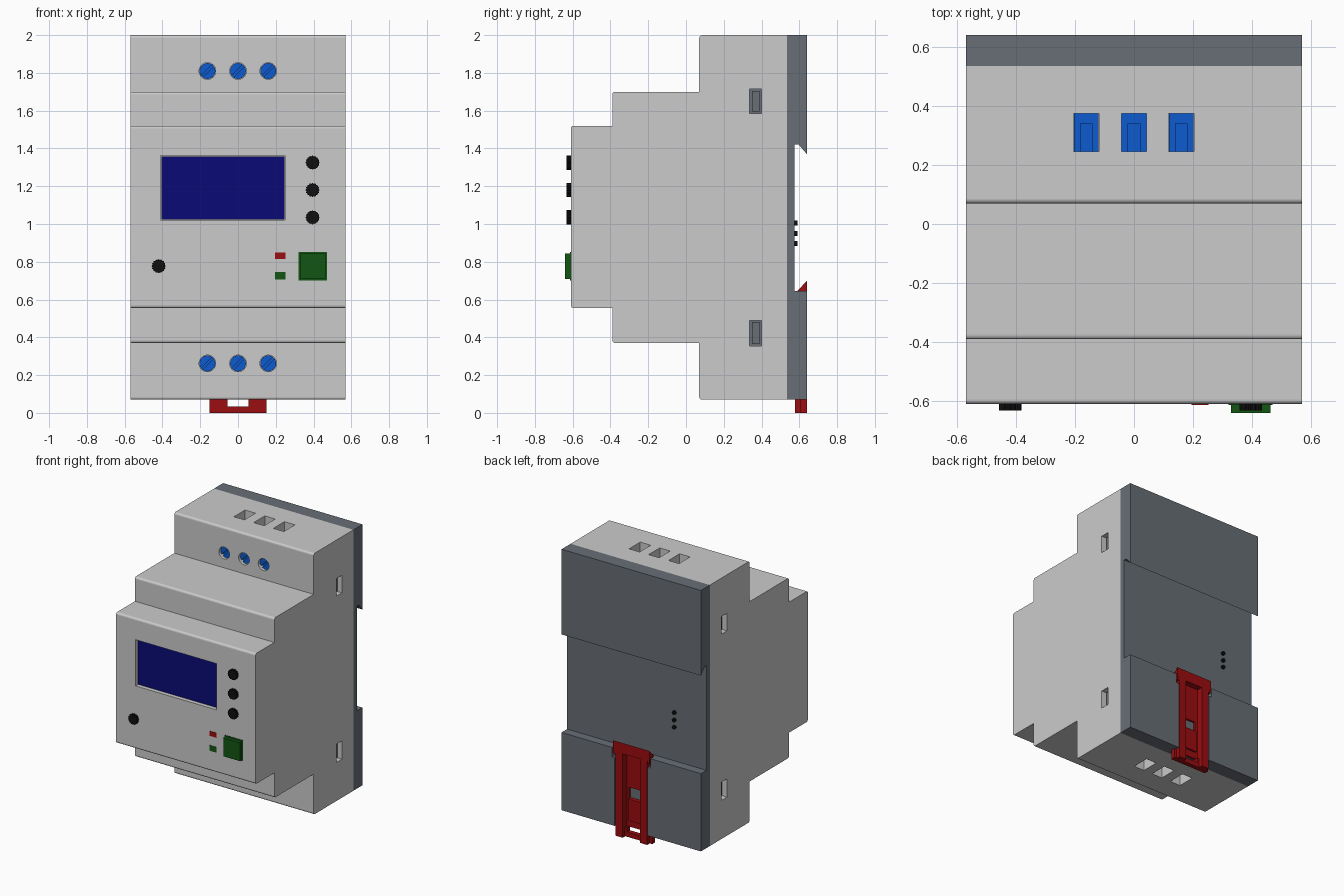
import bpy, bmesh
from math import cos, sin, pi, radians
from mathutils import Vector

cube = bpy.data.objects.get("Cube")
if cube:
    bpy.data.objects.remove(cube, do_unlink=True)


def material(name, r, g, b):
    m = bpy.data.materials.new(name)
    m.use_nodes = True
    m.diffuse_color = (r, g, b, 1)
    m.node_tree.nodes["Principled BSDF"].inputs["Base Color"].default_value = (r, g, b, 1)
    return m


LIGHT = material("light grey plastic", 0.6, 0.6, 0.6)
DARK = material("slate grey plastic", 0.136, 0.156, 0.181)
BLUE = material("terminal blue", 0.004, 0.105, 0.63)
SCREEN = material("screen navy", 0.003, 0.003, 0.18)
GREEN = material("button green", 0.006, 0.09, 0.006)
RED = material("clip red", 0.33, 0.004, 0.005)
BLACK = material("black rubber", 0.005, 0.005, 0.005)


def prism(name, pts, axis, lo, hi, mat=None, bevel=0, bevel_rule=None):
    """Extrude a 2D outline along an axis; the outline uses the other two axes in order."""
    def place(p, d):
        c = list(p)
        c.insert("xyz".index(axis), d)
        return Vector(c)
    bm = bmesh.new()
    a = [bm.verts.new(place(p, lo)) for p in pts]
    b = [bm.verts.new(place(p, hi)) for p in pts]
    bm.faces.new(a)
    bm.faces.new(b)
    for i in range(len(pts)):
        j = (i + 1) % len(pts)
        bm.faces.new((a[i], a[j], b[j], b[i]))
    bmesh.ops.recalc_face_normals(bm, faces=bm.faces)
    if bevel:
        edges = [e for e in bm.edges if e.is_convex and bevel_rule(e)]
        bmesh.ops.bevel(bm, geom=edges, offset=bevel, segments=4, profile=0.5, affect='EDGES')
    me = bpy.data.meshes.new(name)
    bm.to_mesh(me)
    bm.free()
    ob = bpy.data.objects.new(name, me)
    bpy.context.collection.objects.link(ob)
    if mat:
        me.materials.append(mat)
    return ob


def box(name, x, y, z, mat=None):
    return prism(name, [(x[0], z[0]), (x[1], z[0]), (x[1], z[1]), (x[0], z[1])], "y", *y, mat)


def circle(cx, cz, r, n=28, start=0, end=2 * pi, inner=1):
    """Points on an arc; alternate points are scaled by inner to make a knurl."""
    full = abs(end - start - 2 * pi) < 1e-6
    steps = n if full else n - 1
    return [(cx + r * (inner if i % 2 else 1) * cos(start + (end - start) * i / steps),
             cz + r * (inner if i % 2 else 1) * sin(start + (end - start) * i / steps))
            for i in range(n)]


def cut(ob, cutters):
    bpy.context.view_layer.objects.active = ob
    for c in cutters:
        c.hide_render = True
        mod = ob.modifiers.new("cut", 'BOOLEAN')
        mod.operation = 'DIFFERENCE'
        mod.solver = 'EXACT'
        mod.object = c
        bpy.ops.object.modifier_apply(modifier=mod.name)
        bpy.data.objects.remove(c, do_unlink=True)


W = 0.57
TERMINALS = (-0.162, 0, 0.16)
SCREWS = (1.81, 0.262)
SIDE_SLOTS = ((1.585, 1.715), (0.355, 0.49))

# Stepped front housing
housing = prism("housing", [
    (0.535, 0.07), (0.535, 2), (0.07, 2), (0.07, 1.70), (-0.39, 1.70), (-0.39, 1.52),
    (-0.61, 1.52), (-0.61, 0.555), (-0.39, 0.555), (-0.39, 0.37), (0.07, 0.37), (0.07, 0.07)],
    "x", -W, W, LIGHT, 0.015,
    lambda e: abs(e.verts[0].co.x - e.verts[1].co.x) > 1 and e.verts[0].co.y < 0.3)

# Openings: screen, screw holes, wire entries and side slots
cutters = [box("cutter", (-0.41, 0.25), (-0.7, -0.58), (1.02, 1.362))]
for x in TERMINALS:
    for z in SCREWS:
        cutters.append(prism("cutter", circle(x, z, 0.044), "y", 0, 0.12))
    for z in ((1.9, 2.1), (0, 0.17)):
        cutters.append(box("cutter", (x - 0.043, x + 0.043), (0.245, 0.375), z))
for s in (-1, 1):
    for z in SIDE_SLOTS:
        cutters.append(box("cutter", sorted((s * 0.51, s * 0.7)), (0.335, 0.40), z))
cut(housing, cutters)

# Rear plate with rail channel and groove for the clip
rear = prism("rear_plate", [
    (0.535, 0.07), (0.64, 0.07), (0.64, 0.645), (0.575, 0.645), (0.575, 1.42),
    (0.597, 1.42), (0.64, 1.37), (0.64, 2), (0.535, 2)], "x", -W, W, DARK)
cut(rear, [box("cutter", (-0.135, 0.135), (0.574, 0.7), (0.02, 0.7)),
           box("cutter", (-0.157, 0.157), (0.595, 0.7), (0.575, 0.7))])

# Terminal screws (two half heads either side of a slot) and wire clamps
for x in TERMINALS:
    for z in SCREWS:
        prism("screw_base", circle(x, z, 0.042), "y", 0.105, 0.119, BLUE)
        for turn in (0, pi):
            a = radians(45) + turn
            prism("screw_half", circle(x, z, 0.042, 16, a + 0.15, a + pi - 0.15),
                  "y", 0.09, 0.105, BLUE)
    for base, top in ((1.901, 1.92), (0.169, 0.15)):
        prism("clamp_base", [(x - 0.042, 0.246), (x + 0.042, 0.246), (x + 0.042, 0.374),
                             (x - 0.042, 0.374)], "z", *sorted((base, (base + top) / 2)), BLUE)
        prism("clamp_frame", [
            (x - 0.042, 0.246), (x - 0.02, 0.246), (x - 0.02, 0.34), (x + 0.02, 0.34),
            (x + 0.02, 0.246), (x + 0.042, 0.246), (x + 0.042, 0.374), (x - 0.042, 0.374)],
            "z", *sorted(((base + top) / 2, top)), BLUE)

# Grey latches seen in the side slots
for s in (-1, 1):
    for z in SIDE_SLOTS:
        box("latch_floor", sorted((s * 0.511, s * 0.52)), (0.336, 0.399), (z[0] + .001, z[1] - .001), DARK)
        box("latch", sorted((s * 0.52, s * 0.54)), (0.35, 0.39), (z[0] + 0.01, z[1] - 0.01), DARK)

# Screen and controls
box("screen", (-0.405, 0.245), (-0.588, -0.579), (1.025, 1.357), SCREEN)
for x, z in ((0.395, 1.325), (0.395, 1.18), (0.395, 1.035), (-0.42, 0.777)):
    prism("knurled_button", circle(x, z, 0.038, 32, inner=0.87), "y", -0.632, -0.60, BLACK)
box("button_surround", (0.32, 0.47), (-0.613, -0.605), (0.70, 0.853), GREEN)
box("push_button", (0.328, 0.463), (-0.64, -0.60), (0.709, 0.845), GREEN)
box("red_indicator", (0.195, 0.252), (-0.613, -0.605), (0.815, 0.85), RED)
box("green_indicator", (0.195, 0.252), (-0.613, -0.605), (0.705, 0.745), GREEN)

# Small pins on the back
for z in (0.897, 0.95, 1.005):
    prism("rear_pin", circle(-0.31, z, 0.014, 12), "y", 0.57, 0.59, BLACK)

# Sliding rail clip
prism("clip_hook", [(0.59, 0.645), (0.64, 0.70), (0.64, 0.62), (0.596, 0.62)], "x", -0.15, 0.15, RED)
for s in (-1, 1):
    box("clip_bar", sorted((s * 0.07, s * 0.13)), (0.576, 0.64), (0, 0.645), RED)
    box("clip_foot", sorted((s * 0.055, s * 0.15)), (0.576, 0.61), (0, 0.07), RED)
    box("clip_wing", sorted((s * 0.13, s * 0.15)), (0.6, 0.638), (0.605, 0.645), RED)
plate = box("clip_plate", (-0.07, 0.07), (0.576, 0.592), (0.07, 0.64), RED)
cut(plate, [box("cutter", (-0.05, 0.05), (0.5, 0.7), (0.28, 0.36))])
box("clip_tongue", (-0.05, 0.05), (0.59, 0.606), (0.12, 0.28), RED)
box("clip_crossbar", (-0.07, 0.07), (0.576, 0.61), (0, 0.035), RED)
